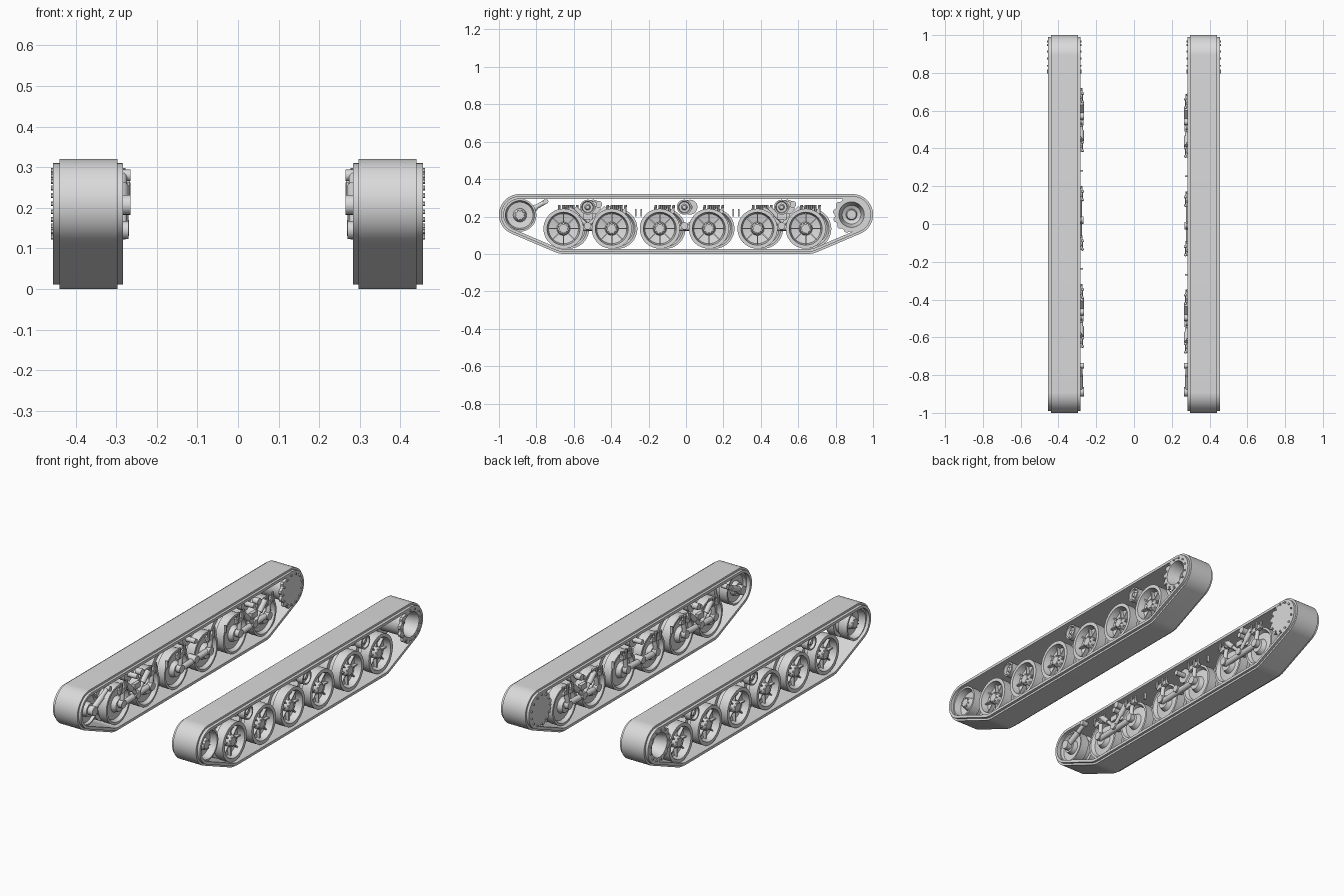
import bpy, bmesh, math
from mathutils import Vector, Matrix

if "Cube" in bpy.data.objects:
    bpy.data.objects.remove(bpy.data.objects["Cube"], do_unlink=True)

GREY = (0.7, 0.7, 0.7, 1)
metal = bpy.data.materials.new("plain grey")
metal.use_nodes = True
metal.diffuse_color = GREY
metal.node_tree.nodes["Principled BSDF"].inputs["Base Color"].default_value = GREY

# Circles (y, z, radius) that the track wraps around
WRAP = [(-0.89, 0.21, 0.11), (0.89, 0.21, 0.11), (-0.65, 0.135, 0.135), (0.65, 0.135, 0.135)]
WHEELS = [-0.655, -0.397, -0.14, 0.122, 0.382, 0.64]
HUB_Z = 0.135


def finish(bm, name, side):
    """Turn a bmesh into an object, mirrored for the other side."""
    bmesh.ops.scale(bm, vec=(side, 1, 1), verts=bm.verts)
    bmesh.ops.recalc_face_normals(bm, faces=bm.faces)
    mesh = bpy.data.meshes.new(name)
    bm.to_mesh(mesh)
    bm.free()
    mesh.materials.append(metal)
    obj = bpy.data.objects.new(("left_" if side > 0 else "right_") + name, mesh)
    bpy.context.collection.objects.link(obj)
    bpy.ops.object.select_all(action="DESELECT")
    obj.select_set(True)
    bpy.context.view_layer.objects.active = obj
    bpy.ops.object.shade_smooth_by_angle(angle=math.radians(30))


def wrap_loop(bm, x, inset, steps=128):
    verts = []
    for i in range(steps):
        a = math.tau * (i + 0.5) / steps
        n = (math.cos(a), math.sin(a))
        y, z, r = max(WRAP, key=lambda c: c[0] * n[0] + c[1] * n[1] + c[2])
        verts.append(bm.verts.new((x, y + (r - inset) * n[0], z + (r - inset) * n[1])))
    return verts


def bridge(bm, a, b):
    for i in range(len(a)):
        j = (i + 1) % len(a)
        bm.faces.new((a[i], a[j], b[j], b[i]))


def belt(bm, x0, x1, outer, inner):
    loops = [wrap_loop(bm, x, d) for x, d in ((x0, outer), (x1, outer), (x1, inner), (x0, inner))]
    for i in range(4):
        bridge(bm, loops[i], loops[(i + 1) % 4])


def lathe(bm, y, z, profile, steps=48, tooth_from=None):
    """Revolve (x, radius) points about an x axis; optional notched rim."""
    loops = []
    for x, r in profile:
        ring = []
        for i in range(steps):
            a = math.tau * i / steps
            k = 0.9 if tooth_from and r > tooth_from and i % 4 > 1 else 1
            ring.append(bm.verts.new((x, y + r * k * math.cos(a), z + r * k * math.sin(a))))
        loops.append(ring)
    for a, b in zip(loops, loops[1:]):
        bridge(bm, a, b)
    bm.faces.new(loops[0])
    bm.faces.new(loops[-1])


def rod(bm, a, b, r, sides=16):
    a, b = Vector(a), Vector(b)
    turn = (b - a).to_track_quat("Z", "Y").to_matrix().to_4x4()
    bmesh.ops.create_cone(bm, cap_ends=True, segments=sides, radius1=r, radius2=r,
                          depth=(b - a).length, matrix=Matrix.Translation((a + b) / 2) @ turn)


def box(bm, centre, size, angle=0):
    m = Matrix.Translation(centre) @ Matrix.Rotation(angle, 4, "X") @ Matrix.Diagonal((*size, 1))
    bmesh.ops.create_cube(bm, size=1, matrix=m)


def bolts(bm, y, z, ring, count, x0, x1, r):
    for i in range(count):
        a = math.tau * (i + 0.5) / count
        cy, cz = y + ring * math.cos(a), z + ring * math.sin(a)
        rod(bm, (x0, cy, cz), (x1, cy, cz), r, 6)


def road_wheel(side, y, number):
    bm = bmesh.new()
    lathe(bm, y, HUB_Z, [(0.295, 0.02), (0.295, 0.035), (0.32, 0.045), (0.325, 0.085), (0.305, 0.095),
                         (0.305, 0.107), (0.355, 0.107), (0.355, 0.085), (0.385, 0.085), (0.385, 0.107),
                         (0.438, 0.107), (0.438, 0.088), (0.4, 0.08), (0.39, 0.036), (0.422, 0.03),
                         (0.43, 0.022), (0.43, 0.012)])
    bolts(bm, y, HUB_Z, 0.025, 8, 0.42, 0.432, 0.005)
    for i in range(8):
        a = math.tau * i / 8
        box(bm, (0.403, y + 0.058 * math.cos(a), HUB_Z + 0.058 * math.sin(a)), (0.024, 0.052, 0.006), a)
    finish(bm, f"road_wheel_{number}", side)


def return_roller(side, y, number):
    bm = bmesh.new()
    lathe(bm, y, 0.25, [(0.33, 0.015), (0.33, 0.04), (0.365, 0.04), (0.365, 0.028), (0.395, 0.028), (0.395, 0.04),
                        (0.435, 0.04), (0.435, 0.032), (0.42, 0.028), (0.42, 0.016), (0.432, 0.01)], 32)
    rod(bm, (0.275, y, 0.25), (0.34, y, 0.25), 0.014)
    finish(bm, f"return_roller_{number}", side)


def idler(side):
    y, z = -0.888, 0.207
    bm = bmesh.new()
    lathe(bm, y, z, [(0.295, 0.02), (0.295, 0.035), (0.32, 0.04), (0.32, 0.074), (0.305, 0.08), (0.305, 0.088),
                     (0.355, 0.088), (0.355, 0.07), (0.385, 0.07), (0.385, 0.088), (0.438, 0.088), (0.438, 0.078),
                     (0.4, 0.07), (0.395, 0.036), (0.42, 0.03), (0.43, 0.022), (0.43, 0.01)])
    bolts(bm, y, z, 0.024, 8, 0.415, 0.432, 0.005)
    finish(bm, "idler_wheel", side)
    # Cranked tensioner behind the idler
    bm = bmesh.new()
    rod(bm, (0.285, y, z), (0.285, -0.8, 0.25), 0.016)
    rod(bm, (0.285, -0.82, 0.24), (0.285, -0.75, 0.28), 0.012)
    rod(bm, (0.265, y, z), (0.31, y, z), 0.025)
    rod(bm, (0.265, -0.75, 0.28), (0.3, -0.75, 0.28), 0.014)
    finish(bm, "tensioner_arm", side)


def sprocket(side):
    y, z = 0.885, 0.21
    bm = bmesh.new()
    lathe(bm, y, z, [(0.284, 0.05), (0.284, 0.1), (0.3, 0.1), (0.3, 0.07), (0.44, 0.07), (0.44, 0.1), (0.455, 0.1),
                     (0.455, 0.068), (0.385, 0.05), (0.375, 0.03), (0.4, 0.025), (0.4, 0.01)], 52, 0.09)
    for x0, x1 in ((0.277, 0.285), (0.454, 0.461)):
        bolts(bm, y, z, 0.083, 13, x0, x1, 0.006)
    finish(bm, "drive_sprocket", side)


def bogie(side, front, rear, number):
    """Link joining two wheels, with hubs, struts and clustered upper mounts."""
    mid = (front + rear) / 2
    bm = bmesh.new()
    rod(bm, (0.292, front, HUB_Z), (0.292, rear, HUB_Z + 0.01), 0.016)
    rod(bm, (0.268, mid, 0.15), (0.32, mid, 0.15), 0.02)
    for y in (front, rear):
        rod(bm, (0.27, y, HUB_Z + 0.01), (0.36, y, HUB_Z + 0.01), 0.022)
        rod(bm, (0.285, y, HUB_Z), (0.285, y + 0.015, 0.235), 0.012)
        box(bm, (0.283, y + 0.01, 0.225), (0.022, 0.075, 0.025), 0.15)
        for i in range(4):
            x = 0.272 + 0.012 * (i % 2)
            rod(bm, (x, y - 0.025 + 0.022 * i, 0.22), (x, y - 0.022 + 0.022 * i, 0.262), 0.007, 8)
    finish(bm, f"bogie_{number}", side)
    # Dampers only on the end bogies
    if number != 2:
        bm = bmesh.new()
        for y in (front + 0.03, rear - 0.03):
            rod(bm, (0.28, mid, 0.15), (0.28, y, 0.245), 0.01)
            rod(bm, (0.28, mid * 0.5 + y * 0.5, 0.197), (0.28, y, 0.245), 0.015)
        rod(bm, (0.266, mid + 0.03, 0.265), (0.3, mid + 0.03, 0.265), 0.018)
        box(bm, (0.285, mid, 0.2), (0.02, 0.05, 0.03))
        finish(bm, f"damper_{number}", side)


for side in (1, -1):
    shift = 0 if side > 0 else 0.03  # one side's running gear is staggered
    # Track: raised tread and wider side links
    bm = bmesh.new()
    belt(bm, 0.297, 0.44, 0, 0.014)
    belt(bm, 0.283, 0.456, 0.011, 0.026)
    finish(bm, "track_belt", side)
    gear = [y + shift for y in WHEELS]
    for n, y in enumerate(gear, 1):
        road_wheel(side, y, n)
    for n in range(3):
        bogie(side, gear[2 * n], gear[2 * n + 1], n + 1)
        return_roller(side, (gear[2 * n] + gear[2 * n + 1]) / 2, n + 1)
    # Small stop plates between the bogies
    bm = bmesh.new()
    for y in (-0.268, 0.252):
        box(bm, (0.276, y + shift, 0.22), (0.014, 0.008, 0.04))
    finish(bm, "stop_plates", side)
    idler(side)
    sprocket(side)
